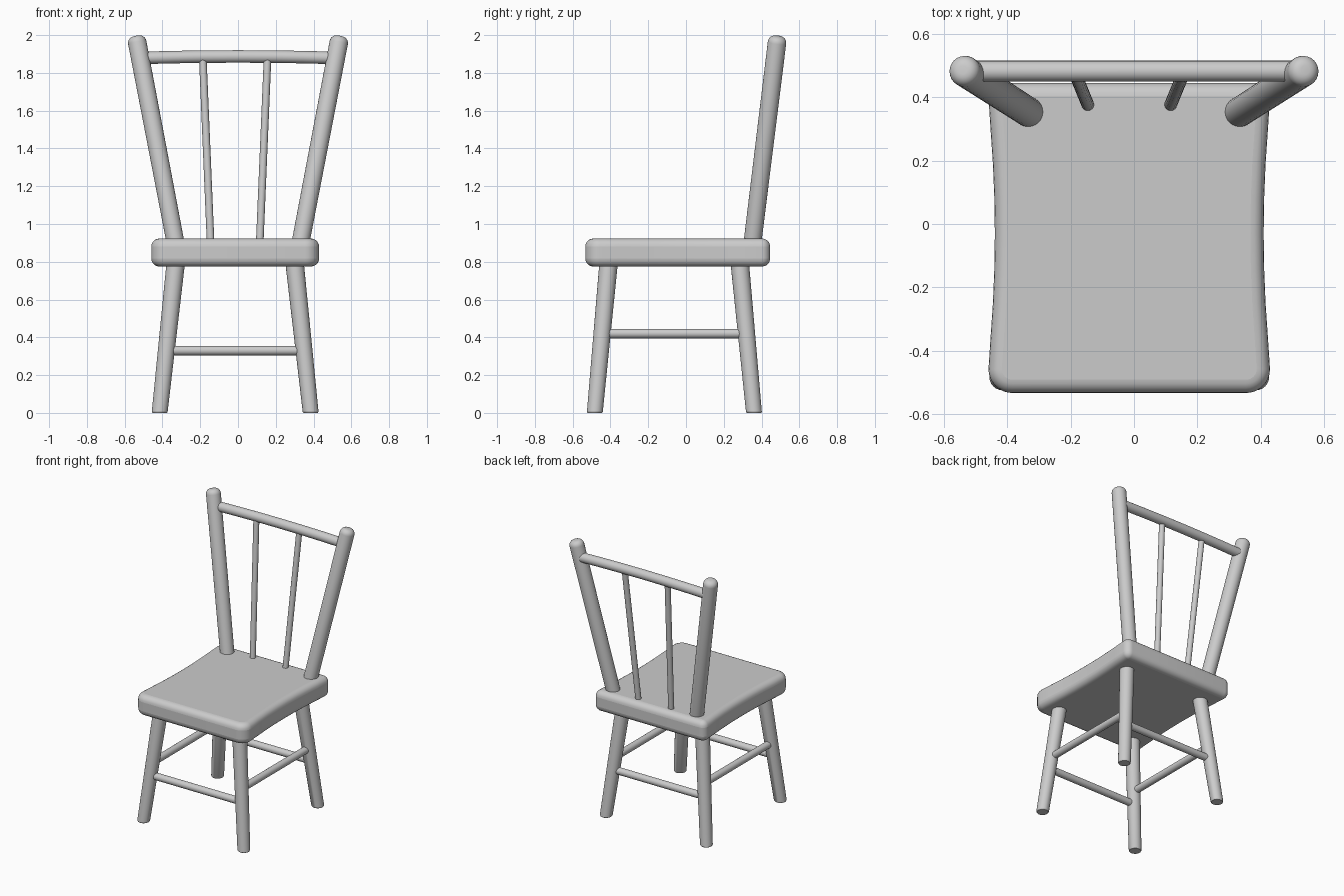
import bpy, bmesh
from math import sin, cos, pi
from mathutils import Vector

if "Cube" in bpy.data.objects:
    bpy.data.objects.remove(bpy.data.objects["Cube"])

CX = -0.015  # centre line of seat and legs


def finish(name, bm):
    bmesh.ops.recalc_face_normals(bm, faces=bm.faces)
    me = bpy.data.meshes.new(name)
    bm.to_mesh(me)
    bm.free()
    ob = bpy.data.objects.new(name, me)
    bpy.context.collection.objects.link(ob)
    bpy.ops.object.select_all(action='DESELECT')
    ob.select_set(True)
    bpy.context.view_layer.objects.active = ob
    return ob


def rod(name, stations, level=False, n=24):
    """Round bar through (point, radius) stations; level keeps its rings horizontal."""
    bm = bmesh.new()
    pts = [(Vector(p), r) for p, r in stations]
    axis = (pts[-1][0] - pts[0][0]).normalized()
    ref = Vector((0, 1, 0)) if abs(axis.x) > 0.9 else Vector((1, 0, 0))
    u = Vector((1, 0, 0)) if level else ref.cross(axis).normalized()
    v = Vector((0, 1, 0)) if level else axis.cross(u)
    rings = [[bm.verts.new(p + r * (u * cos(2 * pi * i / n) + v * sin(2 * pi * i / n)))
              for i in range(n)] for p, r in pts]
    for a, b in zip(rings, rings[1:]):
        for i in range(n):
            j = (i + 1) % n
            bm.faces.new((a[i], a[j], b[j], b[i]))
    bm.faces.new(rings[0])
    bm.faces.new(rings[-1])
    finish(name, bm)
    bpy.ops.object.shade_smooth_by_angle()


def along(a, b, t):
    return Vector(a).lerp(Vector(b), t)


# Seat: waisted outline with rounded corners, extruded and softened
def side_x(y):
    return 0.424 + 0.02 * min(1, abs(y + 0.03) / 0.4) ** 2


outline = []
for y0, r, a0 in ((-0.533, 0.075, -pi / 2), (0.445, 0.045, 0)):
    front = y0 < 0
    cy = y0 + r if front else y0 - r
    if not front:
        outline += [(side_x(y), y) for y in (-0.36, -0.25, -0.14, -0.03, 0.08, 0.19, 0.3)]
    for k in range(9):
        a = a0 + k * pi / 16
        outline.append((side_x(cy) - r + r * cos(a), cy + r * sin(a)))
outline += [(-x, y) for x, y in reversed(outline)]
bm = bmesh.new()
face = bm.faces.new([bm.verts.new((CX + x, y, 0.775)) for x, y in outline])
new = bmesh.ops.extrude_face_region(bm, geom=[face])['geom']
bmesh.ops.translate(bm, vec=(0, 0, 0.148), verts=[g for g in new if isinstance(g, bmesh.types.BMVert)])
seat = finish("seat", bm)
bev = seat.modifiers.new("soft_edges", 'BEVEL')
bev.width, bev.segments = 0.042, 5
bev.limit_method, bev.angle_limit = 'ANGLE', 1.0
bpy.ops.object.shade_smooth_by_angle()

for s, side in ((-1, "left"), (1, "right")):
    # Splayed legs, flat on the floor
    for row, y0, y1 in (("front", -0.483, -0.41), ("back", 0.36, 0.285)):
        foot, top = (CX + s * 0.4, y0, 0), (CX + s * 0.315, y1, 0.79)
        rod(f"{row}_{side}_leg", [(foot, 0.038), (along(foot, top, 0.008), 0.042),
                                  (top, 0.049)], level=True)
    # Side stretcher
    x = CX + s * 0.355
    rod(f"{side}_stretcher", [((x, -0.43, 0.42), 0.025), ((x, 0.31, 0.42), 0.025)])
    # Back post with rounded tip
    base, tip = (s * 0.325, 0.348, 0.87), (s * 0.54, 0.486, 1.995)
    length = (Vector(tip) - Vector(base)).length
    post = [(base, 0.047)]
    for k in range(6):
        a = k * pi / 10
        post.append((along(base, tip, 1 - 0.035 * (1 - sin(a)) / length), 0.014 + 0.035 * cos(a)))
    rod(f"{side}_back_post", post)
    # Thin back spindle
    rod(f"{side}_spindle", [((CX + s * 0.13, 0.375, 0.9), 0.02),
                            ((CX + s * 0.171, 0.475, 1.87), 0.02)], n=16)

# Front and back stretchers
for row, y in (("front", -0.452), ("back", 0.328)):
    rod(f"{row}_stretcher", [((CX - 0.36, y, 0.33), 0.025), ((CX + 0.36, y, 0.33), 0.025)])

# Slightly bowed top rail
rod("top_rail", [((x, 0.482, 1.887 - 0.03 * x * x), 0.033)
                 for x in (-0.51, -0.34, -0.17, 0, 0.17, 0.34, 0.51)])
